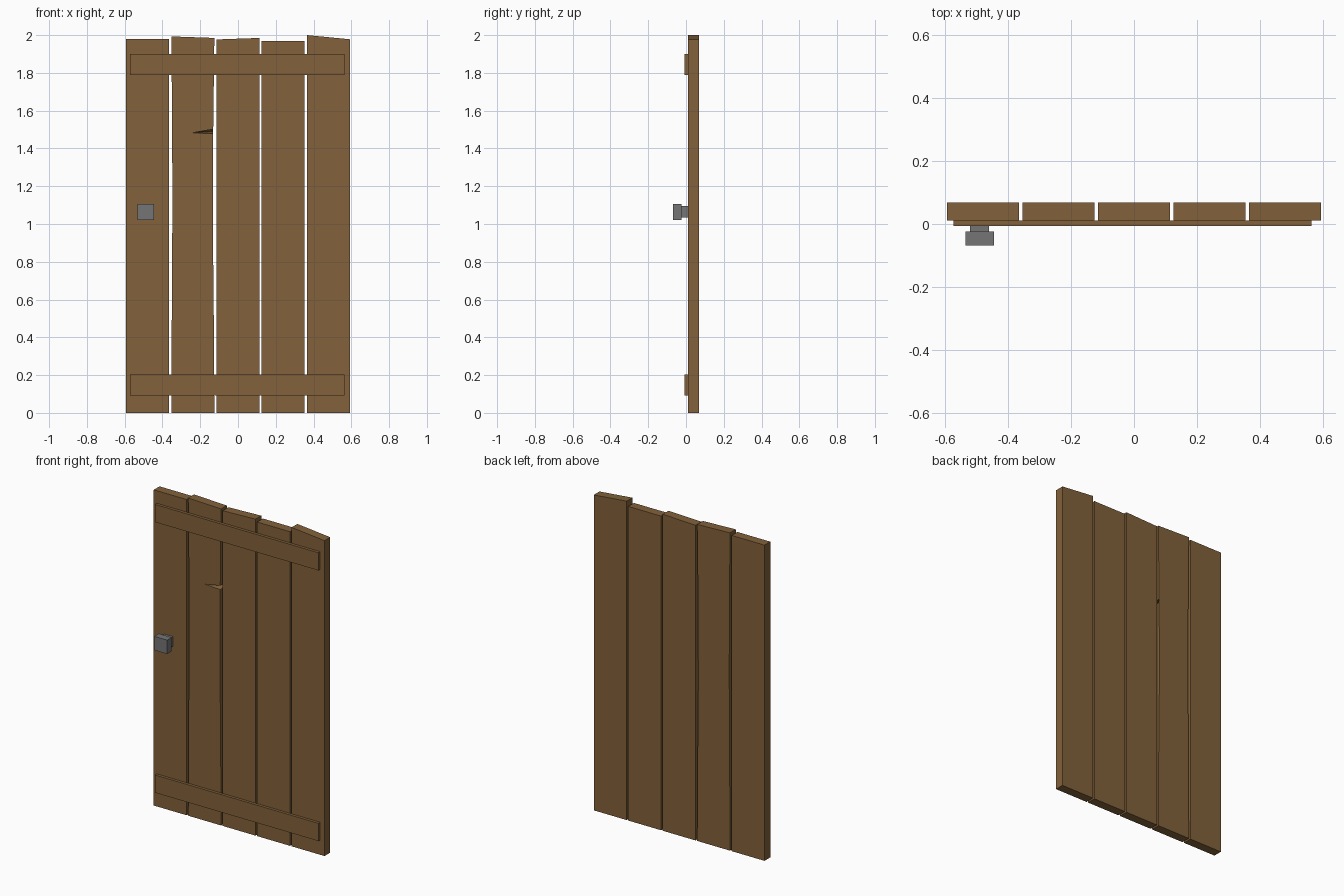
import bpy, bmesh

if "Cube" in bpy.data.objects:
    bpy.data.objects.remove(bpy.data.objects["Cube"])


def material(name, rgb):
    m = bpy.data.materials.new(name)
    m.diffuse_color = (*rgb, 1)
    m.use_nodes = True
    m.node_tree.nodes["Principled BSDF"].inputs["Base Color"].default_value = m.diffuse_color
    return m


WOOD = material("brown wood", (0.223, 0.121, 0.043))
IRON = material("grey iron", (0.178, 0.178, 0.178))


def loft(name, front, back, y0, y1, mat):
    """Solid between a front and a back outline of (x, z) points."""
    bm = bmesh.new()
    f = [bm.verts.new((x, y0, z)) for x, z in front]
    b = [bm.verts.new((x, y1, z)) for x, z in back]
    bm.faces.new(f)
    bm.faces.new(b[::-1])
    n = len(f)
    for i in range(n):
        bm.faces.new((f[i], b[i], b[(i + 1) % n], f[(i + 1) % n]))
    bmesh.ops.recalc_face_normals(bm, faces=bm.faces)
    me = bpy.data.meshes.new(name)
    bm.to_mesh(me)
    bm.free()
    me.materials.append(mat)
    ob = bpy.data.objects.new(name, me)
    bpy.context.collection.objects.link(ob)
    return ob


def box(name, x0, x1, y0, y1, z0, z1, mat):
    p = [(x0, z0), (x1, z0), (x1, z1), (x0, z1)]
    return loft(name, p, p, y0, y1, mat)


FRONT, BACK = 0.011, 0.068
PITCH, HALF = 0.2392, 0.114

# Vertical planks with uneven sawn tops (left height, right height)
tops = [(1.98, 1.98), (1.993, 1.985), (1.977, 1.985), (1.97, 1.97), (2.0, 1.978)]
for i, (zl, zr) in enumerate(tops):
    c = (i - 2) * PITCH
    x0, x1 = c - HALF, c + HALF
    if i == 1:
        # Worn plank: chipped sides and a wedge crack on the front only
        right = [(x1 - 0.003, 0.5), (x1 - 0.008, 1.0), (x1 - 0.006, 1.478)]
        left = [(x0 + 0.004, 1.6), (x0 + 0.006, 1.1), (x0 + 0.003, 0.6)]
        crack_top = [(x1 - 0.006, 1.502)]
        ends = [(x1, zr), (x0, zl)]
        base = [(x0, 0), (x1, 0)]
        front = base + right + [(-0.24, 1.483)] + crack_top + ends + left
        back = base + right + [(x1 - 0.006, 1.49)] + crack_top + ends + left
    else:
        front = back = [(x0, 0), (x1, 0), (x1, zr), (x0, zl)]
    loft(f"plank_{i + 1}", front, back, FRONT, BACK, WOOD)

# Cross braces
for name, z in (("lower_brace", 0.093), ("upper_brace", 1.79)):
    box(name, -0.571, 0.563, -0.007, FRONT, z, z + 0.111, WOOD)

# Door knob on a short stem
box("knob_stem", -0.519, -0.459, -0.023, FRONT, 1.035, 1.095, IRON)
box("knob", -0.533, -0.444, -0.068, -0.023, 1.02, 1.107, IRON)
